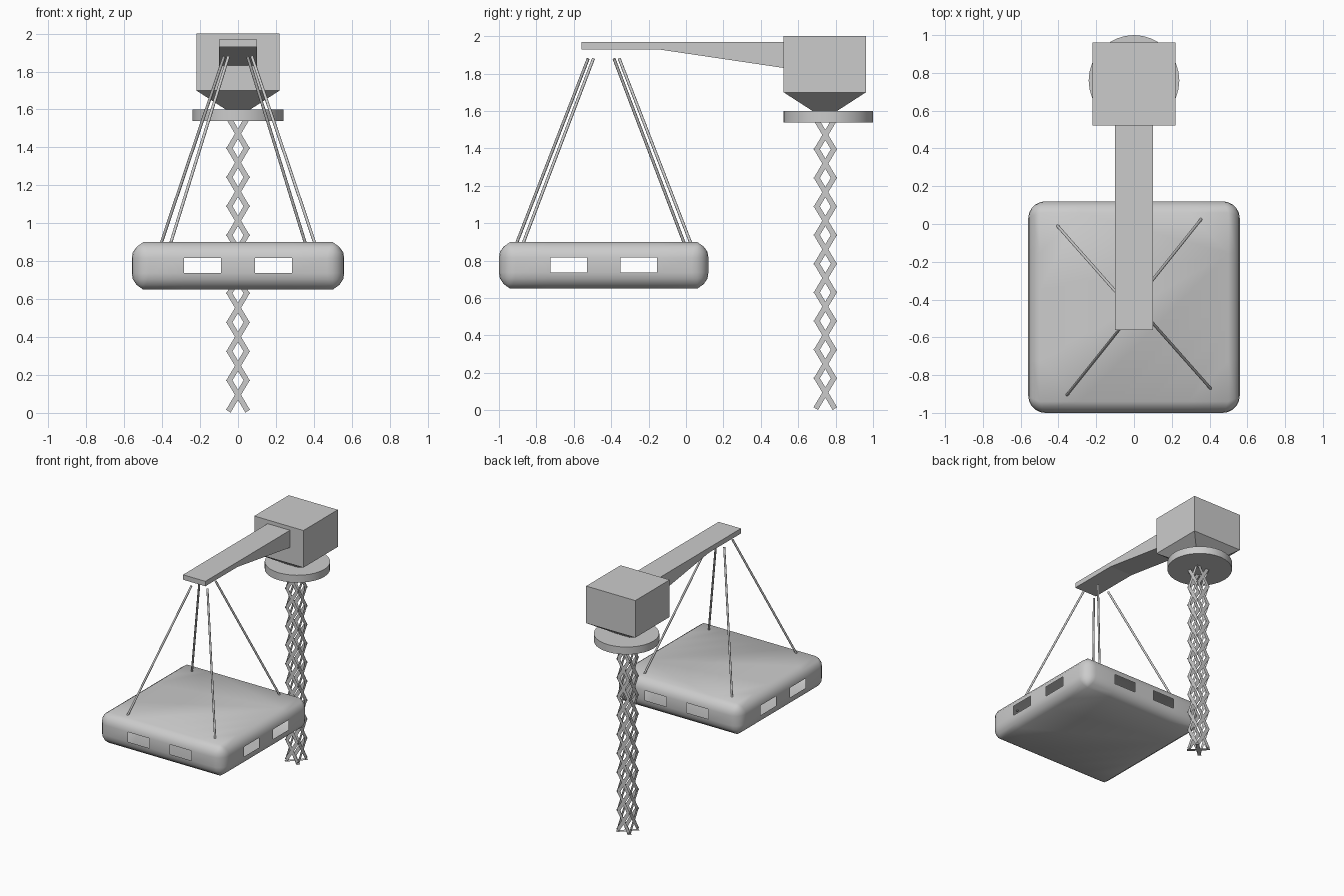
import bpy, bmesh, math
from mathutils import Vector

if "Cube" in bpy.data.objects:
    bpy.data.objects.remove(bpy.data.objects["Cube"])


def make(name, bm, smooth=False):
    bmesh.ops.recalc_face_normals(bm, faces=bm.faces)
    me = bpy.data.meshes.new(name)
    bm.to_mesh(me)
    bm.free()
    ob = bpy.data.objects.new(name, me)
    bpy.context.collection.objects.link(ob)
    if smooth:
        bpy.ops.object.select_all(action='DESELECT')
        ob.select_set(True)
        bpy.context.view_layer.objects.active = ob
        bpy.ops.object.shade_smooth_by_angle(angle=math.radians(40))
    return ob


def bridge(bm, a, b, skip=()):
    n = len(a)
    for i in range(n):
        if i not in skip:
            bm.faces.new((a[i], a[(i + 1) % n], b[(i + 1) % n], b[i]))


# Lattice tower: flat crossed strips on four sides, plus a cross at the foot
TY, HALF, CELL, CELLS = 0.745, 0.051, 0.153, 10
bm = bmesh.new()


def strip(a, b, normal, width=0.028):
    a, b = Vector(a), Vector(b)
    s = (b - a).cross(Vector(normal)).normalized() * width / 2
    bm.faces.new([bm.verts.new(p) for p in (a + s, b + s, b - s, a - s)])


for k in range(CELLS):
    zc = 0.095 + k * CELL
    for side in (-1, 1):
        for d in (-1, 1):
            o, h = side * 0.055, 0.086
            strip((-HALF * d, TY + o, zc - h), (HALF * d, TY + o, zc + h), (0, 1, 0))
            strip((o, TY - HALF * d, zc - h), (o, TY + HALF * d, zc + h), (1, 0, 0))
for d in (-1, 1):
    strip((-0.06, TY - 0.06 * d, 0), (0.06, TY + 0.06 * d, 0), (0, 0, 1))
make("lattice_tower", bm)

# Round turntable
bpy.ops.mesh.primitive_cylinder_add(vertices=32, radius=0.24, depth=0.06, location=(0, 0.76, 1.57))
bpy.context.object.name = "turntable"
bpy.ops.object.shade_smooth_by_angle(angle=math.radians(40))

# Machine house: square box tapering down to the turntable
bm = bmesh.new()
rings = []
for h, z in ((0.065, 1.6), (0.22, 1.7), (0.22, 2.0)):
    rings.append([bm.verts.new((h * sx, 0.742 + h * sy, z))
                  for sx, sy in ((-1, -1), (1, -1), (1, 1), (-1, 1))])
for a, b in zip(rings, rings[1:]):
    bridge(bm, a, b)
bm.faces.new(rings[0])
bm.faces.new(rings[-1])
make("machine_house", bm)

# Jib: side profile extruded across x
bm = bmesh.new()
prof = [(-0.56, 1.97), (0.525, 1.97), (0.525, 1.83), (-0.15, 1.93), (-0.56, 1.93)]
left, right = [[bm.verts.new((x, y, z)) for y, z in prof] for x in (-0.1, 0.1)]
bridge(bm, left, right)
bm.faces.new(left)
bm.faces.new(right)
make("jib", bm)

# Hanging cabin: hollow rounded shell with two open windows on each side
CY = -0.44
SEG = 5
bm = bmesh.new()


def cabin_ring(h, r, z):
    pts = []
    for q in range(4):
        # straight side with window edges, then its rounded corner
        side = [(t, -h) for t in (-0.285, -0.09, 0.09, 0.285)]
        for i in range(SEG + 1):
            a = -math.pi / 2 + i * math.pi / 2 / SEG
            side.append((h - r + r * math.cos(a), -h + r + r * math.sin(a)))
        c, s = round(math.cos(q * math.pi / 2)), round(math.sin(q * math.pi / 2))
        pts += [(x * c - y * s, x * s + y * c) for x, y in side]
    return [bm.verts.new((x, y + CY, z)) for x, y in pts]


profile = [(0.5, 0.0, 0.65), (0.535, 0.05, 0.675), (0.555, 0.08, 0.705), (0.56, 0.09, 0.737),
           (0.56, 0.09, 0.816), (0.555, 0.08, 0.847), (0.535, 0.05, 0.875), (0.5, 0.0, 0.9)]
rings = [cabin_ring(*p) for p in profile]
per = SEG + 5
windows = {q * per + i for q in range(4) for i in (0, 2)}
for i, (a, b) in enumerate(zip(rings, rings[1:])):
    bridge(bm, a, b, windows if i == 3 else ())
bm.faces.new(rings[0])
bm.faces.new(rings[-1])
bmesh.ops.remove_doubles(bm, verts=bm.verts, dist=0.0005)
make("cabin", bm, smooth=True)

# Four hanging cables, turned slightly about the cabin centre
pairs = [((-0.405, 0.43), (-0.073, 0.055)), ((0.355, 0.465), (0.05, 0.083))]
for n, (low, top) in enumerate(pairs):
    for s in (1, -1):
        a = Vector((low[0] * s, CY + low[1] * s, 0.895))
        b = Vector((top[0] * s, CY + top[1] * s, 1.88))
        bpy.ops.mesh.primitive_cylinder_add(vertices=10, radius=0.008, depth=(b - a).length,
                                            location=(a + b) / 2)
        ob = bpy.context.object
        ob.rotation_euler = (b - a).to_track_quat('Z', 'Y').to_euler()
        ob.name = f"cable_{n * 2 + (s < 0) + 1}"
        bpy.ops.object.shade_smooth_by_angle(angle=math.radians(40))
